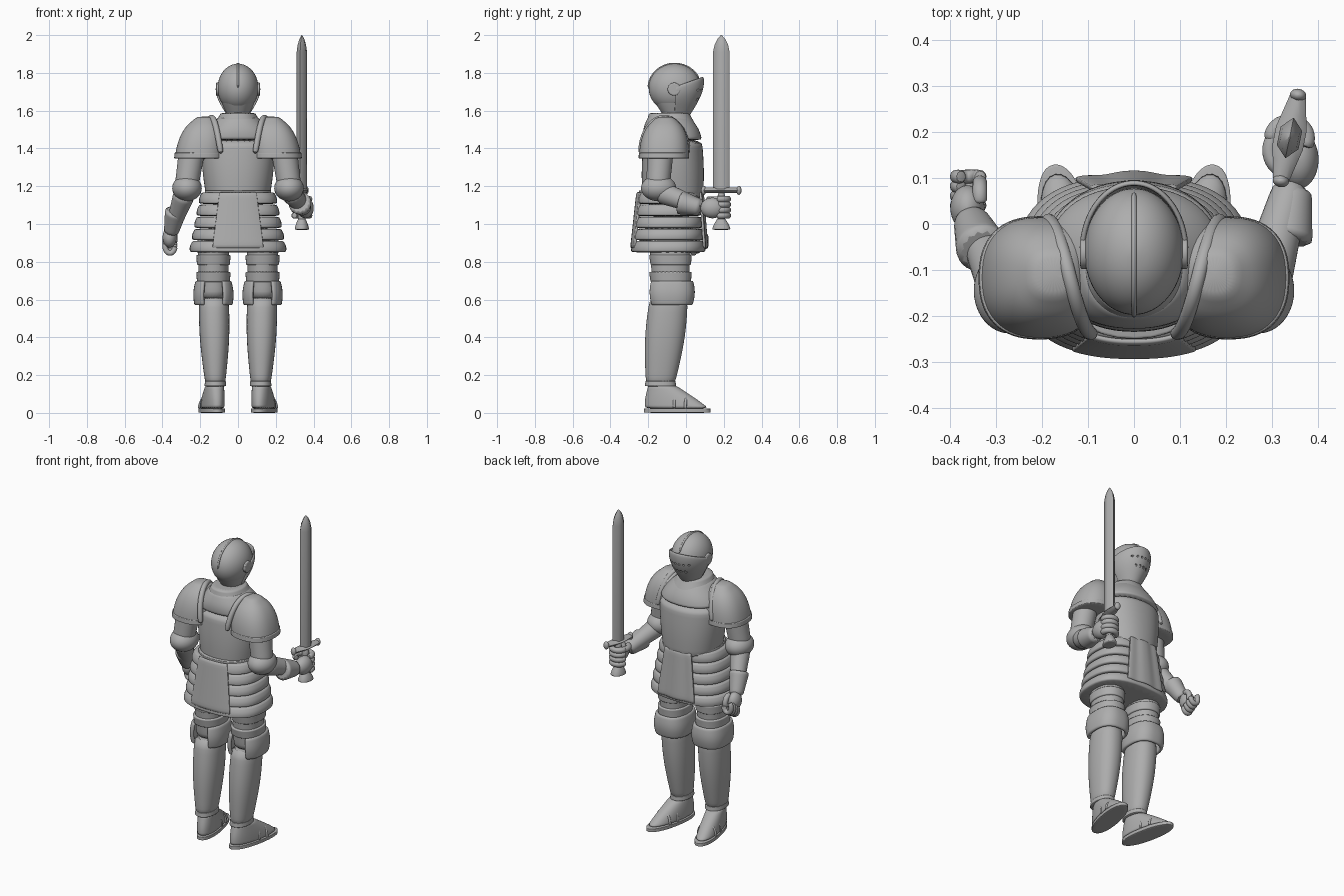
import bpy, bmesh
from math import sin, cos, pi, copysign
from mathutils import Vector

if "Cube" in bpy.data.objects:
    bpy.data.objects.remove(bpy.data.objects["Cube"])

steel = bpy.data.materials.new("grey steel")
steel.use_nodes = True
steel.diffuse_color = (.42, .42, .42, 1)
steel.node_tree.nodes["Principled BSDF"].inputs["Base Color"].default_value = steel.diffuse_color
parts = []


def build(name, rows, side=1, closed=True, smooth=True, thick=0):
    """Skin a stack of rings or open strips; side -1 mirrors the part."""
    bm = bmesh.new()
    rings = [[bm.verts.new((side * p[0], p[1], p[2])) for p in row] for row in rows]
    count = len(rings[0])
    for lower, upper in zip(rings, rings[1:]):
        for i in range(count if closed else count - 1):
            j = (i + 1) % count
            bm.faces.new((lower[i], lower[j], upper[j], upper[i]))
    if closed:
        bm.faces.new(rings[0])
        bm.faces.new(rings[-1])
    bmesh.ops.recalc_face_normals(bm, faces=bm.faces)
    mesh = bpy.data.meshes.new(name)
    bm.to_mesh(mesh)
    bm.free()
    mesh.materials.append(steel)
    part = bpy.data.objects.new(name, mesh)
    bpy.context.scene.collection.objects.link(part)
    if thick:
        wall = part.modifiers.new("thickness", 'SOLIDIFY')
        wall.thickness, wall.offset = thick, 0
    if smooth:
        part.modifiers.new("smooth", 'SUBSURF').levels = 1
    parts.append(part)
    return part


def shell(name, low, high, side=1, bulge=0, dome=False, middle=0, span=pi,
          power=2.2, slope=0, folds=0, thick=0, count=32, steps=8):
    """Upright loft between two ovals given as (x, y, z, half width, half depth)."""
    low, high = Vector(low), Vector(high)
    closed = span == pi
    rows = []
    for k in range(steps + 1):
        t = k / steps
        x, y, z, wide, deep = low.lerp(high, t)
        swell = 1 + bulge * sin(pi * t)
        if dome:
            swell *= max(.1, 1 - t ** 2.5) ** .5
        row = []
        for i in range(count):
            angle = middle - span + 2 * span * i / (count if closed else count - 1)
            size = swell * (1 + folds * cos(angle * 16))
            u, v = [copysign(abs(f) ** (2 / power), f) * size for f in (sin(angle), cos(angle))]
            row.append((x + wide * u, y + deep * v, z + t * slope * (v - 1) * deep))
        rows.append(row)
    return build(name, rows, side, closed, thick=thick)


def ball(name, centre, radii, side=1, count=24):
    """Ellipsoid."""
    rows = []
    for k in range(13):
        polar = .02 + (pi - .04) * k / 12
        turns = [2 * pi * i / count for i in range(count)]
        unit = [(sin(polar) * cos(a), sin(polar) * sin(a), cos(polar)) for a in turns]
        rows.append([[c + r * f for c, r, f in zip(centre, radii, p)] for p in unit])
    return build(name, rows, side)


def tube(name, path, start, end=None, side=1, count=14):
    """Round bar along a path, tapering from one radius to the other."""
    path = [Vector(p) for p in path]
    if len(path) == 2:
        path = [path[0].lerp(path[1], k / 6) for k in range(7)]
    last = len(path) - 1
    rows, u = [], None
    for i, centre in enumerate(path):
        along = (path[min(i + 1, last)] - path[max(i - 1, 0)]).normalized()
        u = along.orthogonal() if u is None else u - along * u.dot(along)
        u.normalize()
        v = along.cross(u)
        radius = start + ((end or start) - start) * i / last
        turns = [2 * pi * k / count for k in range(count)]
        rows.append([centre + radius * (u * cos(a) + v * sin(a)) for a in turns])
    return build(name, rows, side)


def arc(name, centre, u, v, first, final, radius, side=1):
    """Bar bent along part of an ellipse with half axes u and v."""
    centre, u, v = Vector(centre), Vector(u), Vector(v)
    angles = [first + (final - first) * k / 10 for k in range(11)]
    return tube(name, [centre + u * cos(a) + v * sin(a) for a in angles], radius, side=side, count=10)


# Helmet with crest
ball("helmet_bowl", (0, -.06, 1.72), (.11, .14, .13), count=32)
shell("helmet_jaw", low=(0, -.05, 1.56, .05, .06), high=(0, -.06, 1.72, .108, .14), bulge=.08)
arc("helmet_crest", (0, -.06, 1.72), (0, .14, 0), (0, 0, .13), .4, pi, .006)

# Visor pierced by two rows of breathing holes
visor = shell("visor", low=(0, -.06, 1.57, .05, .07), high=(0, -.06, 1.78, .112, .148),
              bulge=.22, span=pi / 2, power=2, slope=.36, thick=.012)
for row_height, radius, columns in ((1.71, .006, 6), (1.66, .008, 4)):
    for i in range(columns):
        x = .026 * (i - (columns - 1) / 2)
        cutter = tube("hole_cutter", [(x, 0, row_height), (x, .2, row_height)], radius)
        parts.remove(cutter)
        cutter.hide_render = cutter.hide_viewport = True
        visor.modifiers.new("hole", 'BOOLEAN').object = cutter

# Breastplate, collar and belt
shell("breastplate", low=(0, -.07, 1.12, .165, .16), high=(0, -.07, 1.45, .195, .155), bulge=.05)
shell("shoulder_yoke", low=(0, -.07, 1.44, .195, .155), high=(0, -.09, 1.57, .1, .11), bulge=.1)
shell("collar", low=(0, -.08, 1.52, .13, .135), high=(0, -.09, 1.59, .09, .105))
shell("belt", low=(0, -.08, 1.15, .18, .17), high=(0, -.08, 1.18, .175, .17))

# Skirt of overlapping lames
for i in range(5):
    top, wide, deep = 1.17 - .064 * i, .19 + .012 * i, .155 + .007 * i
    shell("skirt_lame", low=(0, -.095, top - .066, wide + .016, deep + .012),
          high=(0, -.09, top, wide, deep), bulge=.04, power=2.6)

# Plain back panel and folded front cloth
hem, waist = (0, -.09, .87, .268, .198), (0, -.085, 1.17, .19, .17)
shell("back_panel", hem, waist, middle=pi, span=.46, power=2.4, thick=.016)
shell("front_cloth", hem, waist, span=.42, power=2.4, folds=.015, thick=.014)

for side, label in ((1, "left_"), (-1, "right_")):
    # Visor hinge
    tube(label + "visor_hinge", [(.09, -.063, 1.714), (.118, -.063, 1.714)], .035, side=side, count=20)

    # Shoulder armour with raised border and flange
    shell(label + "pauldron", low=(.205, -.117, 1.35, .13, .132), high=(.175, -.11, 1.57, .13, .132),
          side=side, dome=True, power=2.4, steps=12)
    shell(label + "pauldron_border", low=(.205, -.117, 1.345, .134, .135),
          high=(.204, -.117, 1.38, .132, .133), side=side, power=2.4)
    sweep = [k / 12 for k in range(13)]
    tube(label + "pauldron_flange", [(.09 + .1 * t, -.115 - .125 * cos(pi * t), 1.37 + .195 * sin(pi * t))
                                     for t in sweep], .016, side=side)

    # Upper arm and elbow guard
    tube(label + "upper_arm", [(.235, -.13, 1.45), (.275, -.15, 1.18)], .074, .064, side)
    ball(label + "elbow_guard", (.27, -.145, 1.19), (.08, .095, .07), side)

    # Thigh with overlapping plates
    shell(label + "thigh", low=(.13, -.08, .6, .075, .09), high=(.13, -.085, .95, .086, .115), side=side)
    for height in (.72, .81):
        shell(label + "thigh_plate", low=(.13, -.08, height - .03, .088, .107),
              high=(.13, -.083, height + .03, .091, .114), side=side)

    # Knee guard, open at the back
    shell(label + "knee_guard", low=(.13, -.08, .57, .091, .105), high=(.13, -.08, .7, .085, .108),
          side=side, bulge=.1, span=2.7, power=2.6, thick=.02)

    # Greave and ankle cuff
    shell(label + "greave", low=(.12, -.138, .13, .05, .073), high=(.128, -.09, .62, .078, .1),
          side=side, bulge=.2)
    shell(label + "ankle_cuff", low=(.12, -.135, .14, .058, .083), high=(.12, -.135, .17, .055, .08), side=side)

    # Foot armour, turned outward
    foot = [shell(label + "sole", low=(0, .085, 0, .06, .18), high=(0, .085, .025, .06, .18), side=side),
            shell(label + "sabaton", low=(0, .085, .02, .057, .175), high=(0, 0, .15, .047, .07),
                  side=side, bulge=.05)]
    for along, height in ((.08, .13), (.14, .095)):
        foot.append(arc(label + "foot_band", (0, along, .02), (.056, 0, 0), (0, 0, height - .02),
                        0, pi, .008, side))
    for part in foot:
        part.location = (side * .123, -.13, 0)
        part.rotation_euler.z = -side * .2

# Left forearm reaching forward, fist closed round the grip
tube("left_forearm", [(.28, -.14, 1.17), (.345, .09, 1.085)], .062, .04)
tube("left_cuff", [(.325, -.04, 1.115), (.345, .08, 1.085)], .066, .044)
ball("left_palm", (.357, .14, 1.085), (.045, .065, .055))
for i in range(4):
    arc("left_finger", (.338, .187, 1.045 + .029 * i), (.04, 0, 0), (0, .036, 0), -.6, 3.3, .018)
arc("left_thumb", (.335, .16, 1.13), (.04, 0, 0), (0, .045, 0), 1.8, 4.4, .018)

# Right forearm hanging, fingers loosely curled
tube("right_forearm", [(.28, -.14, 1.17), (.35, 0, .97)], .062, .036, side=-1)
tube("right_cuff", [(.328, -.06, 1.075), (.355, .01, .95)], .061, .039, side=-1)
ball("right_palm", (.362, .035, .93), (.038, .05, .055), side=-1)
for i in range(4):
    arc("right_finger", (.36, .04 + .021 * i, .88 + .012 * i), (.026, 0, 0), (0, 0, .035), 1, -3.2, .016, side=-1)
arc("right_thumb", (.335, .06, .925), (0, .03, 0), (0, 0, .04), 2, -.6, .017, side=-1)

# Sword with six-sided blade, flared guard, grip and pommel
hexagon = [(0, 1), (1, .45), (1, -.45), (0, -1), (-1, -.45), (-1, .45)]
taper = [(1.17, 1), (1.91, 1), (1.95, .8), (1.98, .45), (2, .06)]
sword = [build("sword_blade", [[(.024 * f * a, .045 * f * b, z) for a, b in hexagon] for z, f in taper],
               smooth=False),
         build("sword_guard", [[((.038 - .022 * abs(t)) * b, .1 * t, 1.178 + .014 * a) for a, b in hexagon]
                               for t in (-1, -.5, -.2, .2, .5, 1)], smooth=False),
         tube("sword_grip", [(0, 0, 1), (0, 0, 1.17)], .02),
         shell("sword_pommel", low=(0, 0, .968, .038, .05), high=(0, 0, 1.03, .018, .02), bulge=.1)]
for end in (-.095, .095):
    sword.append(ball("guard_knob", (0, end, 1.178), (.018, .014, .024)))
for part in sword:
    part.location = (.338, .187, 0)
    part.rotation_euler.z = -.2

# Smooth shading with crisp hard edges
bpy.ops.object.select_all(action='DESELECT')
for part in parts:
    part.select_set(True)
bpy.context.view_layer.objects.active = parts[0]
bpy.ops.object.shade_smooth_by_angle(angle=.9)
